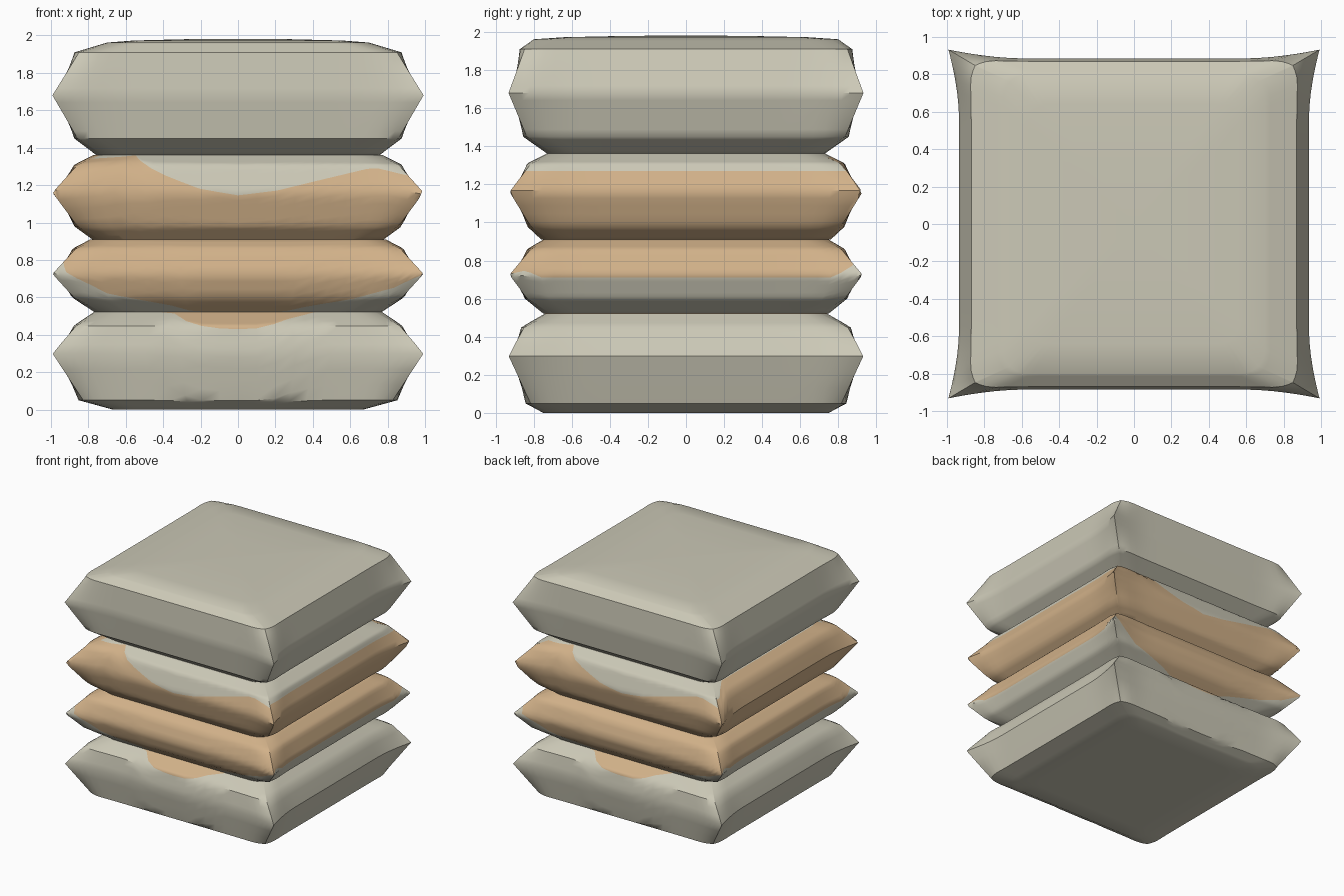
import bpy, bmesh, math
from mathutils import Vector

if "Cube" in bpy.data.objects:
    bpy.data.objects.remove(bpy.data.objects["Cube"])


def material(name, rgb):
    m = bpy.data.materials.new(name)
    m.diffuse_color = (*rgb, 1)
    m.use_nodes = True
    m.node_tree.nodes["Principled BSDF"].inputs["Base Color"].default_value = m.diffuse_color
    return m


CREAM = material("cream_cloth", (0.60, 0.58, 0.47))
TAN = material("tan_cloth", (0.64, 0.44, 0.25))
PER_SIDE, HALF_ROWS = 28, 12


def interp(pts, x):
    """Piecewise linear lookup in (x, y) pairs."""
    if x <= pts[0][0]:
        return pts[0][1]
    for (a, fa), (b, fb) in zip(pts, pts[1:]):
        if x <= b:
            return fa + (fb - fa) * (x - a) / (b - a)
    return pts[-1][1]


def section(profile, v):
    """Height and half widths at profile position v."""
    i = min(int(v), len(profile) - 2)
    return [a + (b - a) * (v - i) for a, b in zip(profile[i], profile[i + 1])]


def surface_point(profile, side, s, v):
    """Rounded square whose corners flare to a pinched tip at the seam."""
    z, hx, hy = section(profile, v)
    zm = profile[2][0]
    reach = profile[-1][0] - zm if z > zm else zm - profile[0][0]
    pinch = max(0, 1 - abs(z - zm) / reach)
    x, y = [(s, -1), (1, s), (-s, 1), (-1, -s)][side]
    x, y = x * hx, y * hy
    r = 0.13
    inner = Vector((max(r - hx, min(hx - r, x)), max(r - hy, min(hy - r, y))))
    d = Vector((x, y)) - inner
    rounded = inner + d.normalized() * r
    f = max(0, (abs(s) - 0.62) / 0.38) ** 2
    tip = Vector((x + math.copysign(0.057 * f, x), y + math.copysign(0.047 * f, y)))
    p = rounded.lerp(tip, pinch)
    return Vector((p.x, p.y, z))


def cushion(name, profile, borders=None, lower=CREAM, upper=CREAM, dome=0.0):
    """Cushion with its colour border running along a mesh edge loop."""
    bm = bmesh.new()
    columns = []
    last = len(profile) - 1
    heights = [(p[0], i) for i, p in enumerate(profile)]
    for side in range(4):
        for k in range(PER_SIDE):
            s = math.sin(math.pi / 2 * (2 * k / PER_SIDE - 1))
            vb = 2.0
            if borders:
                vb = max(0.02, min(last - 0.02, interp(heights, interp(borders[side % len(borders)], s))))
            vs = [vb * i / HALF_ROWS for i in range(HALF_ROWS)]
            vs += [vb + (last - vb) * i / HALF_ROWS for i in range(HALF_ROWS + 1)]
            columns.append([bm.verts.new(surface_point(profile, side, s, v)) for v in vs])
    n = len(columns)
    for j in range(n):
        a, b = columns[j], columns[(j + 1) % n]
        for i in range(2 * HALF_ROWS):
            f = bm.faces.new((a[i], b[i], b[i + 1], a[i + 1]))
            f.material_index = int(i >= HALF_ROWS)
    # top and bottom panels
    for row, mat, lift in ((0, 0, 0), (-1, 1, dome)):
        ring = [c[row] for c in columns]
        z = ring[0].co.z
        for scale, rise in ((0.8, 0.55), (0.4, 0.9)):
            new = [bm.verts.new((c[row].co.x * scale, c[row].co.y * scale, z + lift * rise)) for c in columns]
            for j in range(n):
                k = (j + 1) % n
                bm.faces.new((ring[j], ring[k], new[k], new[j])).material_index = mat
            ring = new
        centre = bm.verts.new((0, 0, z + lift))
        for j in range(n):
            bm.faces.new((ring[j], ring[(j + 1) % n], centre)).material_index = mat
    bmesh.ops.recalc_face_normals(bm, faces=bm.faces)
    mesh = bpy.data.meshes.new(name)
    bm.to_mesh(mesh)
    bm.free()
    mesh.materials.append(lower)
    mesh.materials.append(upper)
    obj = bpy.data.objects.new(name, mesh)
    bpy.context.collection.objects.link(obj)
    bpy.ops.object.select_all(action='DESELECT')
    obj.select_set(True)
    bpy.context.view_layer.objects.active = obj
    bpy.ops.object.shade_smooth_by_angle(angle=math.radians(40))


# Profiles: (height, half width in x, half width in y), seam in the middle
# Bottom cushion: cream with a tan patch at the front and back
patch = [(-0.5, 0.53), (-0.42, 0.51), (-0.3, 0.46), (-0.15, 0.435), (0, 0.43),
         (0.15, 0.435), (0.3, 0.48), (0.47, 0.51), (0.55, 0.53)]
cushion("bottom_cushion",
        [(0, 0.67, 0.75), (0.05, 0.85, 0.84), (0.30, 0.935, 0.885), (0.45, 0.87, 0.86), (0.522, 0.77, 0.74)],
        [patch, [(0, 0.53)]], CREAM, TAN)

# Lower middle cushion: tan above a wavy border
wave = [(-1, 0.79), (-0.93, 0.72), (-0.78, 0.62), (-0.6, 0.585), (-0.4, 0.55), (-0.3, 0.52),
        (0.3, 0.52), (0.45, 0.55), (0.7, 0.59), (0.9, 0.65), (1, 0.72)]
side = [(-1, 0.73), (-0.93, 0.75), (-0.85, 0.71), (0.85, 0.71), (0.93, 0.75), (1, 0.78)]
cushion("lower_middle_cushion",
        [(0.522, 0.77, 0.75), (0.60, 0.88, 0.84), (0.725, 0.935, 0.88), (0.86, 0.88, 0.83), (0.91, 0.79, 0.75)],
        [wave, side], CREAM, TAN)

# Upper middle cushion: tan below a dipping border
dip = [(-1, 1.34), (-0.8, 1.35), (-0.7, 1.36), (-0.43, 1.25), (-0.22, 1.18), (0, 1.145),
       (0.22, 1.17), (0.45, 1.22), (0.82, 1.295), (1, 1.25)]
cushion("upper_middle_cushion",
        [(0.91, 0.78, 0.76), (0.98, 0.87, 0.83), (1.16, 0.935, 0.88), (1.31, 0.87, 0.83), (1.362, 0.77, 0.73)],
        [dip, [(0, 1.27)], dip, [(-0.95, 1.3), (-0.85, 1.37)]], TAN, CREAM)

# Top cushion: plain cream, softly domed
cushion("top_cushion",
        [(1.362, 0.76, 0.73), (1.45, 0.87, 0.85), (1.68, 0.935, 0.885), (1.91, 0.87, 0.87), (1.962, 0.70, 0.80)],
        dome=0.02)
